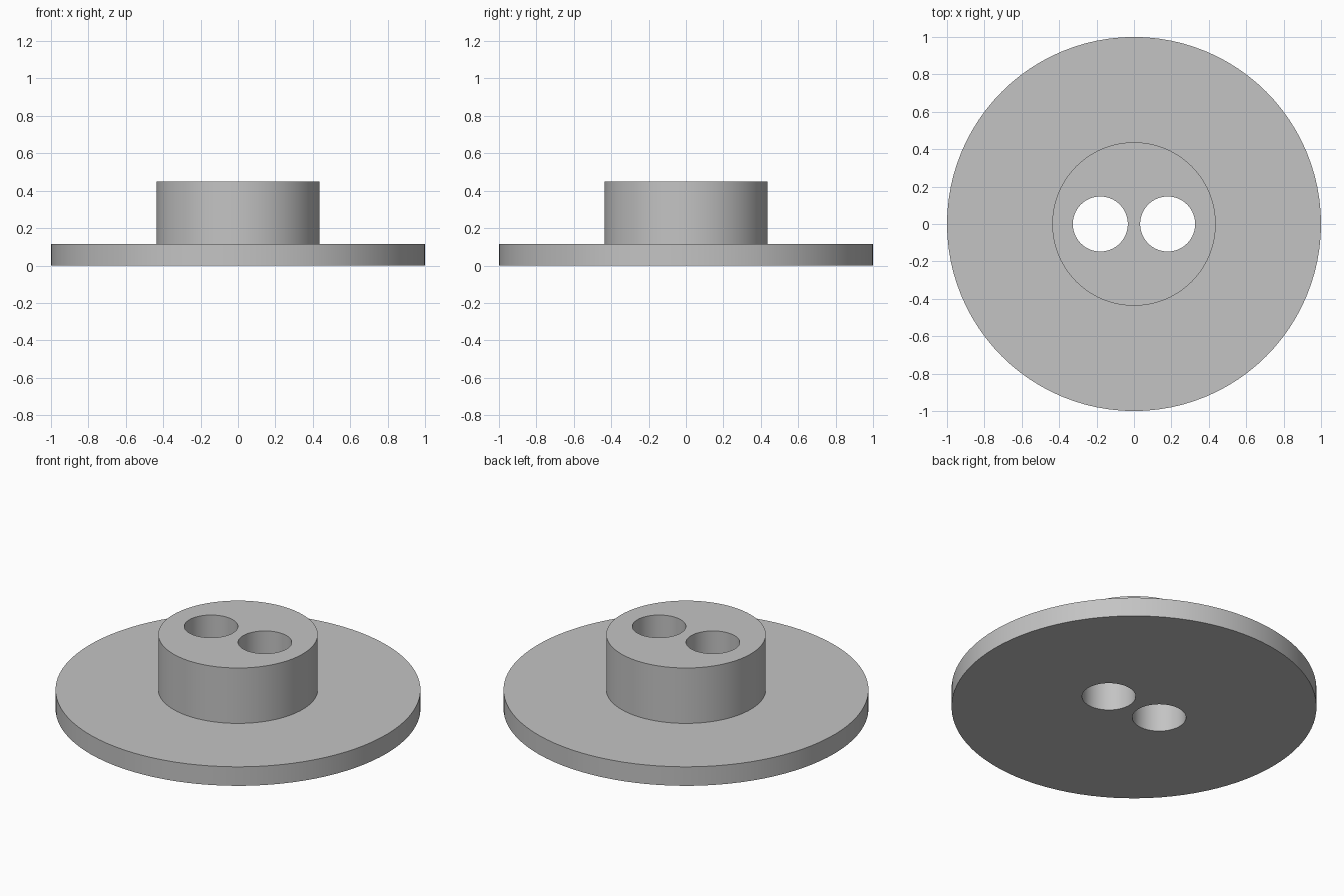
import bpy
import bmesh
from math import cos, sin, tau, radians

cube = bpy.data.objects.get("Cube")
if cube:
    bpy.data.objects.remove(cube, do_unlink=True)

SEGMENTS = 96
FLANGE_RADIUS, FLANGE_TOP = 1.0, 0.115
HUB_RADIUS, HUB_TOP = 0.437, 0.45
HOLE_RADIUS, HOLE_OFFSET = 0.147, 0.18

grey = bpy.data.materials.new("plain grey")
grey.use_nodes = True
grey.diffuse_color = (0.55, 0.55, 0.55, 1)
grey.node_tree.nodes["Principled BSDF"].inputs["Base Color"].default_value = grey.diffuse_color


def turned_solid(name, profile, x=0.0):
    """Closed solid of revolution from (radius, height) pairs, bottom to top."""
    bm = bmesh.new()
    rings = [[bm.verts.new((x + r * cos(tau * i / SEGMENTS), r * sin(tau * i / SEGMENTS), z))
              for i in range(SEGMENTS)] for r, z in profile]
    for low, high in zip(rings, rings[1:]):
        for i in range(SEGMENTS):
            j = (i + 1) % SEGMENTS
            bm.faces.new((low[i], low[j], high[j], high[i]))
    bm.faces.new(rings[0][::-1])
    bm.faces.new(rings[-1])
    mesh = bpy.data.meshes.new(name)
    bm.to_mesh(mesh)
    bm.free()
    mesh.materials.append(grey)
    obj = bpy.data.objects.new(name, mesh)
    bpy.context.collection.objects.link(obj)
    return obj


# Wide flange with a raised hub, turned as one piece
body = turned_solid("flanged_hub", [
    (FLANGE_RADIUS, 0), (FLANGE_RADIUS, FLANGE_TOP),
    (HUB_RADIUS, FLANGE_TOP), (HUB_RADIUS, HUB_TOP)])
bpy.ops.object.select_all(action="DESELECT")
bpy.context.view_layer.objects.active = body
body.select_set(True)

# Two bores straight through hub and flange
for side, x in (("left", HOLE_OFFSET), ("right", -HOLE_OFFSET)):
    cutter = turned_solid(side + "_bore_cutter", [(HOLE_RADIUS, -0.1), (HOLE_RADIUS, HUB_TOP + 0.1)], x)
    cutter.hide_render = True
    bore = body.modifiers.new(side + "_bore", "BOOLEAN")
    bore.operation = "DIFFERENCE"
    bore.solver = "EXACT"
    bore.object = cutter
    bpy.ops.object.modifier_apply(modifier=bore.name)
    bpy.data.objects.remove(cutter, do_unlink=True)

# Smooth round walls, crisp rims
bpy.ops.object.shade_smooth_by_angle(angle=radians(30))
